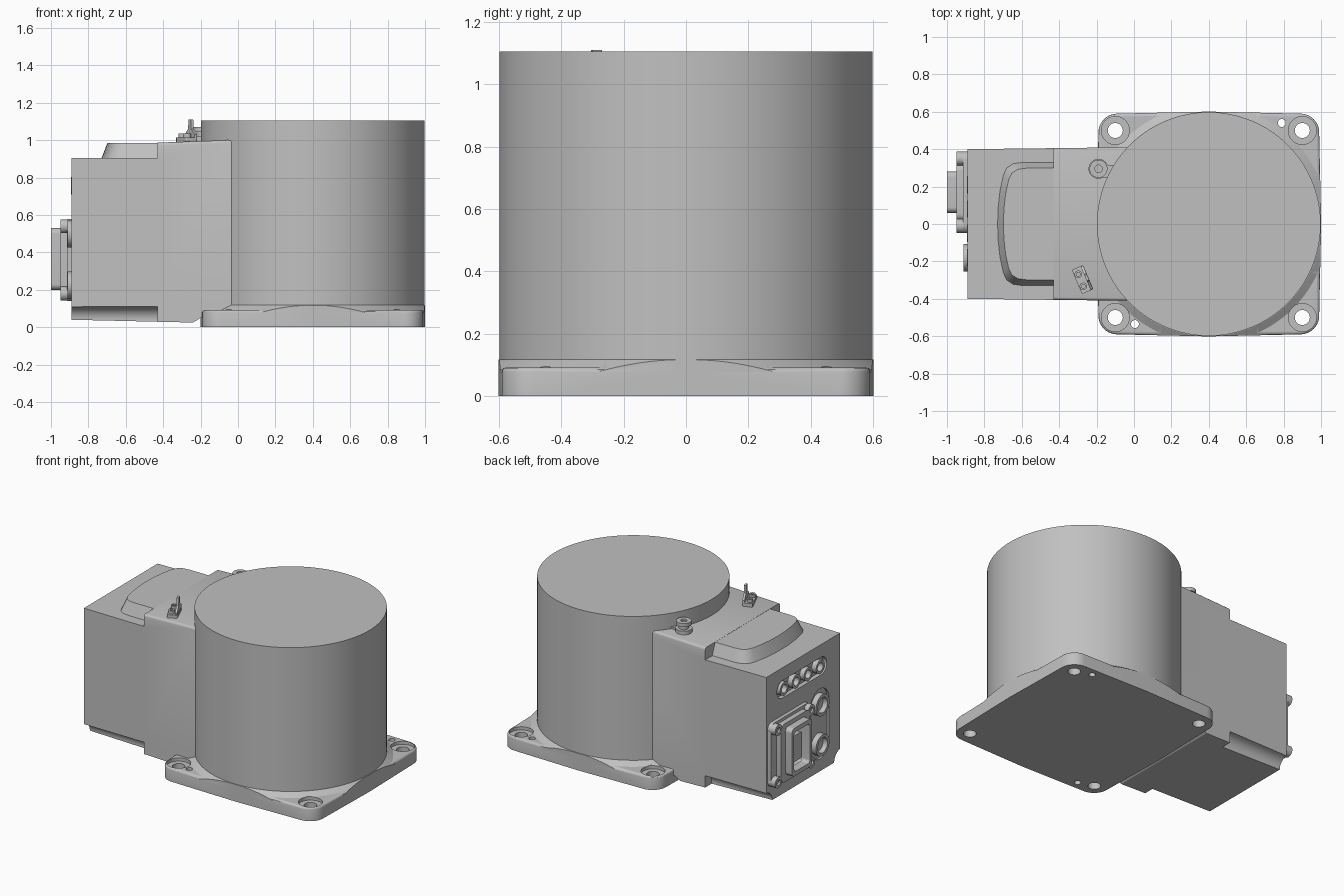
import bpy, bmesh, math
from mathutils import Matrix, Vector

if "Cube" in bpy.data.objects:
    bpy.data.objects.remove(bpy.data.objects["Cube"], do_unlink=True)

GREY = (0.53, 0.53, 0.53, 1)
mat = bpy.data.materials.new("machine grey")
mat.use_nodes = True
mat.diffuse_color = GREY
mat.node_tree.nodes["Principled BSDF"].inputs["Base Color"].default_value = GREY
parts = []


def rrect(cu, cv, w, h, r, n=10):
    """Outline of a rounded rectangle."""
    pts = []
    for k, (su, sv) in enumerate([(1, 1), (-1, 1), (-1, -1), (1, -1)]):
        for i in range(n + 1):
            a = (k + i / n) * math.pi / 2
            pts.append((cu + su * (w / 2 - r) + r * math.cos(a),
                        cv + sv * (h / 2 - r) + r * math.sin(a)))
    return pts


def circle(cu, cv, r, n=32):
    return [(cu + r * math.cos(i * math.tau / n), cv + r * math.sin(i * math.tau / n))
            for i in range(n)]


def prism(name, pts, axis, lo, hi, scale=1, about=(0, 0), bevel=0):
    """Extrude an outline along an axis; the far end may shrink or be rounded."""
    bm = bmesh.new()

    def place(u, v, w):
        return {"x": (w, u, v), "y": (u, w, v), "z": (u, v, w)}[axis]

    a = [bm.verts.new(place(u, v, lo)) for u, v in pts]
    b = [bm.verts.new(place(about[0] + (u - about[0]) * scale,
                            about[1] + (v - about[1]) * scale, hi)) for u, v in pts]
    bm.faces.new(a)
    cap = bm.faces.new(b)
    for i in range(len(pts)):
        j = (i + 1) % len(pts)
        bm.faces.new((a[i], a[j], b[j], b[i]))
    bmesh.ops.recalc_face_normals(bm, faces=bm.faces)
    if bevel:
        bmesh.ops.bevel(bm, geom=list(cap.edges), offset=bevel, segments=3,
                        profile=0.5, affect="EDGES")
    me = bpy.data.meshes.new(name)
    bm.to_mesh(me)
    bm.free()
    me.materials.append(mat)
    ob = bpy.data.objects.new(name, me)
    bpy.context.scene.collection.objects.link(ob)
    parts.append(ob)
    return ob


def combine(ob, others, op="DIFFERENCE"):
    """Apply booleans and discard the helper shapes."""
    for o in others:
        m = ob.modifiers.new("cut", "BOOLEAN")
        m.operation, m.object, m.solver = op, o, "EXACT"
    bpy.context.view_layer.update()
    dg = bpy.context.evaluated_depsgraph_get()
    me = bpy.data.meshes.new_from_object(ob.evaluated_get(dg))
    ob.modifiers.clear()
    ob.data = me
    for o in others:
        parts.remove(o)
        bpy.data.objects.remove(o, do_unlink=True)
    return ob


def tube(name, outer, inner, axis, lo, hi, floor=None):
    """Extruded outline with a bore; floor leaves the bore blind."""
    d = 0.02 if hi > lo else -0.02
    start = lo - d if floor is None else floor
    return combine(prism(name, outer, axis, lo, hi),
                   [prism("bore", inner, axis, start, hi + d)])


# Motor drum
CX = 0.4
prism("drum", circle(CX, 0, 0.598, 128), "z", 0.02, 1.105)

# Mounting flange: rounded square whose sides bow slightly outwards
outline = []
for u, v in rrect(0, 0, 1.18, 1.18, 0.1):
    outline.append((u, v))
    if len(outline) % 12 == 11:
        k = len(outline) // 12
        outline.append([(0, 0.601), (-0.601, 0), (0, -0.601), (0.601, 0)][k])
outline = [(u + CX, v) for u, v in outline]
flange = prism("mounting_flange", outline, "z", 0, 0.092, bevel=0.014)
skirt = prism("skirt", circle(CX, 0, 0.67, 128), "z", 0.07, 0.118, 0.895, (CX, 0))
combine(skirt, [prism("trim", outline, "z", -0.1, 0.3)], "INTERSECT")
combine(flange, [skirt], "UNION")
holes = []
for sx in (-1, 1):
    for sy in (-1, 1):
        x, y = CX + 0.5 * sx, 0.5 * sy
        holes.append(prism("bolt_hole", circle(x, y, 0.04), "z", -0.1, 0.2))
        holes.append(prism("counterbore", circle(x, y, 0.075), "z", 0.07, 0.2))
for x, y in ((0.79, 0.54), (0.005, -0.535)):
    holes.append(prism("dowel_hole", circle(x, y, 0.021), "z", -0.1, 0.2))
combine(flange, holes)

# Connection housing: side profile, widening slightly towards the drum
profile = [(-0.89, 0.04), (-0.24, 0.025), (-0.2, 0.05), (0.2, 0.05), (0.2, 1.0),
           (-0.06, 1.0), (-0.43, 0.987), (-0.43, 0.905), (-0.89, 0.905)]
housing = prism("connection_housing", profile, "y", -1, 1)
for v in housing.data.vertices:
    v.co.y *= 0.4 + 0.012 * (v.co.x + 0.89)
bm = bmesh.new()
bm.from_mesh(housing.data)
rims = [e for e in bm.edges if all(v.co.z > 0.98 for v in e.verts)
        and e.verts[0].co.y * e.verts[1].co.y > 0]
bmesh.ops.bevel(bm, geom=rims, offset=0.015, segments=3, profile=0.5, affect="EDGES")
bm.to_mesh(housing.data)
bm.free()

# Coves along the lower edges and recesses in the end panel
BACK = -0.89
PORT_Y, PORT_Z, ROW_Z = -0.18, (0.5, 0.225), 0.757
cuts = [prism("cove", circle(s * 0.405, 0.04, 0.07), "x", -1, -0.43) for s in (-1, 1)]
cuts.append(prism("slot", rrect(0.015, ROW_Z, 0.54, 0.12, 0.06), "x", -1, BACK + 0.03))
cuts.append(prism("pocket", rrect(PORT_Y, 0.365, 0.2, 0.48, 0.1), "x", -1, BACK + 0.015))
combine(housing, cuts)

# Raised cover on the housing, with a bowed rear edge
half = [(-0.4, 0.335), (-0.6, 0.335), (-0.65, 0.328), (-0.685, 0.305), (-0.704, 0.265),
        (-0.722, 0.18), (-0.732, 0.09), (-0.735, 0)]
hump = half + [(x, -y) for x, y in reversed(half[:-1])]
prism("raised_cover", hump, "z", 0.89, 0.986, 0.89, (-0.4, 0))

# Row of four air ports
for i in range(4):
    y = 0.21 - i * 0.13
    tube("air_port", circle(y, ROW_Z, 0.046), circle(y, ROW_Z, 0.029),
         "x", BACK + 0.04, BACK - 0.004, BACK + 0.03)

# Two round sockets
for z in PORT_Z:
    tube("round_socket", circle(PORT_Y, z, 0.073), circle(PORT_Y, z, 0.052),
         "x", BACK + 0.03, BACK - 0.022, BACK + 0.012)

# Main rectangular connector
CY, CZ = 0.17, 0.36
tube("connector_base", rrect(CY, CZ, 0.43, 0.44, 0.04), rrect(CY, CZ, 0.18, 0.28, 0.02),
     "x", BACK + 0.01, BACK - 0.025, BACK - 0.005)
tube("connector_frame", rrect(CY, CZ, 0.31, 0.4, 0.04), rrect(CY, CZ, 0.18, 0.28, 0.02),
     "x", BACK - 0.02, -0.95)
tube("connector_shell", rrect(CY, CZ + 0.005, 0.22, 0.33, 0.03),
     rrect(CY, CZ + 0.005, 0.17, 0.27, 0.02), "x", -0.94, -1.0)
prism("connector_insert", rrect(CY, CZ, 0.1, 0.18, 0.015), "x", BACK, -0.965)
for sy in (-1, 1):
    for sz in (-1, 1):
        y, z = CY + 0.18 * sy, CZ + 0.18 * sz
        tube("connector_screw", circle(y, z, 0.037), circle(y, z, 0.018),
             "x", BACK, -0.948, -0.935)

# Vent fitting on the housing top
VX, VY = -0.19, 0.295
prism("vent_tab", rrect(VX + 0.05, VY - 0.015, 0.14, 0.07, 0.03), "z", 0.98, 1.012)
prism("vent_foot", circle(VX, VY, 0.053), "z", 0.98, 1.02)
prism("vent_stem", circle(VX, VY, 0.032), "z", 1.0, 1.055)
tube("vent_cap", circle(VX, VY, 0.048), circle(VX, VY, 0.02), "z", 1.045, 1.07, 1.058)

# Angled bracket with two screws and a tapered upright
turn = Matrix.Translation(Vector((-0.275, -0.297, 0))) @ Matrix.Rotation(0.4, 4, "Z")
bracket = [prism("bracket_foot", rrect(0, 0, 0.066, 0.14, 0.008), "z", 0.98, 1.015),
           prism("bracket_upright", [(-0.068, 1.0), (0.068, 1.0), (0.068, 1.03),
                                     (0.022, 1.06), (0.016, 1.11), (-0.016, 1.11),
                                     (-0.022, 1.06), (-0.068, 1.03)], "x", 0.018, 0.032)]
for s in (-1, 1):
    bracket.append(tube("bracket_screw", circle(-0.01, 0.035 * s, 0.02),
                        circle(-0.01, 0.035 * s, 0.01), "z", 1.0, 1.035, 1.025))
for ob in bracket:
    ob.data.transform(turn)

# Smooth curved walls, keep edges crisp
bpy.ops.object.select_all(action="DESELECT")
for ob in parts:
    ob.select_set(True)
bpy.context.view_layer.objects.active = parts[0]
bpy.ops.object.shade_smooth_by_angle(angle=math.radians(30))
